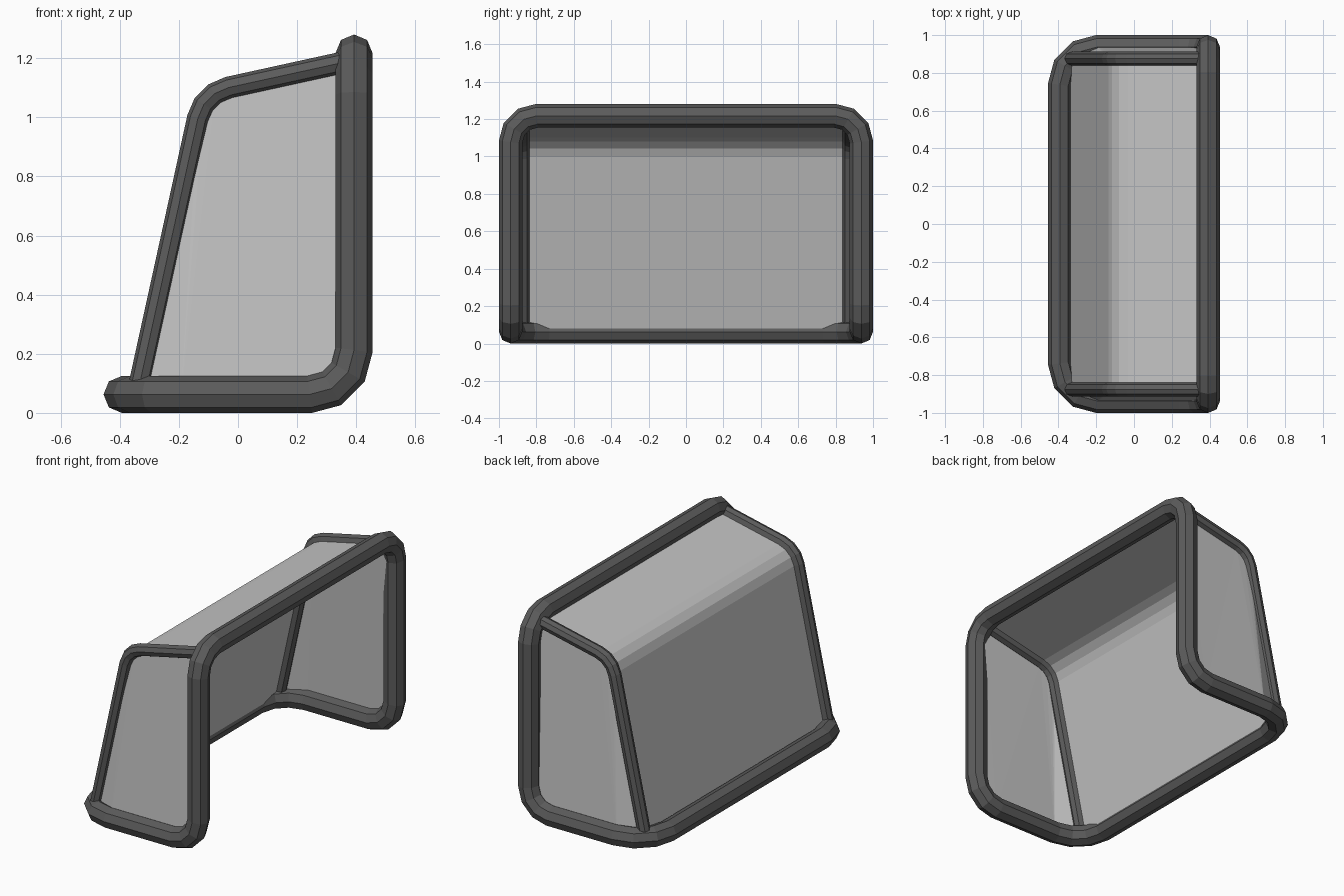
import bpy, bmesh, math
from mathutils import Vector

if "Cube" in bpy.data.objects:
    bpy.data.objects.remove(bpy.data.objects["Cube"])


def material(name, rgb):
    m = bpy.data.materials.new(name)
    m.diffuse_color = (*rgb, 1)
    m.use_nodes = True
    m.node_tree.nodes["Principled BSDF"].inputs["Base Color"].default_value = m.diffuse_color
    return m


FRAME = material("dark grey tube", (0.105, 0.105, 0.105))
NET = material("light grey net", (0.55, 0.55, 0.55))


def fillet(points, radii, segs=3):
    """Round the inner corners of a polyline."""
    pts = [Vector(p) for p in points]
    out = [pts[0]]
    for a, b, c, r in zip(pts, pts[1:], pts[2:], radii):
        u, v = (a - b).normalized(), (c - b).normalized()
        half = u.angle(v) / 2
        centre = b + (u + v).normalized() * (r / math.sin(half))
        start = b + u * (r / math.tan(half)) - centre
        axis = start.cross(b + v * (r / math.tan(half)) - centre).normalized()
        side = axis.cross(start)
        turn = math.pi - 2 * half
        for i in range(segs + 1):
            t = turn * i / segs
            out.append(centre + start * math.cos(t) + side * math.sin(t))
    return out + [pts[-1]]


def make_object(name, bm, mat, mirror=True):
    me = bpy.data.meshes.new(name)
    bm.to_mesh(me)
    bm.free()
    me.materials.append(mat)
    ob = bpy.data.objects.new(name, me)
    bpy.context.collection.objects.link(ob)
    if mirror:
        mod = ob.modifiers.new("mirror", 'MIRROR')
        mod.use_axis = (False, True, False)
        mod.use_clip = True
    return ob


def tube(name, path, radius, ref, caps, sides=8):
    """Sweep a polygon along a path with mitred joints."""
    bm = bmesh.new()
    d = (path[1] - path[0]).normalized()
    v = d.cross(Vector(ref)).normalized()
    u = v.cross(d)
    ring = [path[0] + radius * (u * math.cos(k * math.tau / sides) + v * math.sin(k * math.tau / sides))
            for k in range(sides)]
    rows = [[bm.verts.new(p) for p in ring]]
    for i in range(1, len(path)):
        d = (path[i] - path[i - 1]).normalized()
        n = d if i == len(path) - 1 else (d + (path[i + 1] - path[i]).normalized()).normalized()
        ring = [p + d * ((path[i] - p).dot(n) / d.dot(n)) for p in ring]
        rows.append([bm.verts.new(p) for p in ring])
    for r0, r1 in zip(rows, rows[1:]):
        for k in range(sides):
            j = (k + 1) % sides
            bm.faces.new((r0[k], r0[j], r1[j], r1[k]))
    if caps:
        bm.faces.new(rows[0])
        bm.faces.new(rows[-1])
    bmesh.ops.recalc_face_normals(bm, faces=bm.faces)
    return make_object(name, bm, FRAME)


# Main frame: half of the loop, mirrored across y
R, X, Y, TOP = 0.0625, 0.3925, 0.9375, 1.2175
main = fillet([(X, 0, TOP), (X, Y, TOP), (X, Y, R), (-X, Y, R), (-X, 0, R)], [0.14, 0.15, 0.2])
tube("goal_frame", main, R, (1, 0, 0), False)

# Thin bent supports at the back of each side
SY = 0.875
support = fillet([(-0.34, SY, 0.065), (-0.117, SY, 1.082), (0.39, SY, 1.193)], [0.137])
tube("side_supports", support, 0.037, (0, 1, 0), True)

# Back and top net sheet, following the supports
bm = bmesh.new()
rows = [[bm.verts.new((p.x, s * SY, p.z)) for s in (-1, 1)] for p in support]
for a, b in zip(rows, rows[1:]):
    bm.faces.new((a[0], b[0], b[1], a[1]))
bmesh.ops.recalc_face_normals(bm, faces=bm.faces)
make_object("back_net", bm, NET, mirror=False)

# Side nets, filling between support, post and ground tube
bm = bmesh.new()
outline = list(support) + [p for p in main if p.y > Y - 0.001 and p.z < 1.1]
bm.faces.new([bm.verts.new(p) for p in outline])
bmesh.ops.triangulate(bm, faces=bm.faces[:])
make_object("side_nets", bm, NET)
